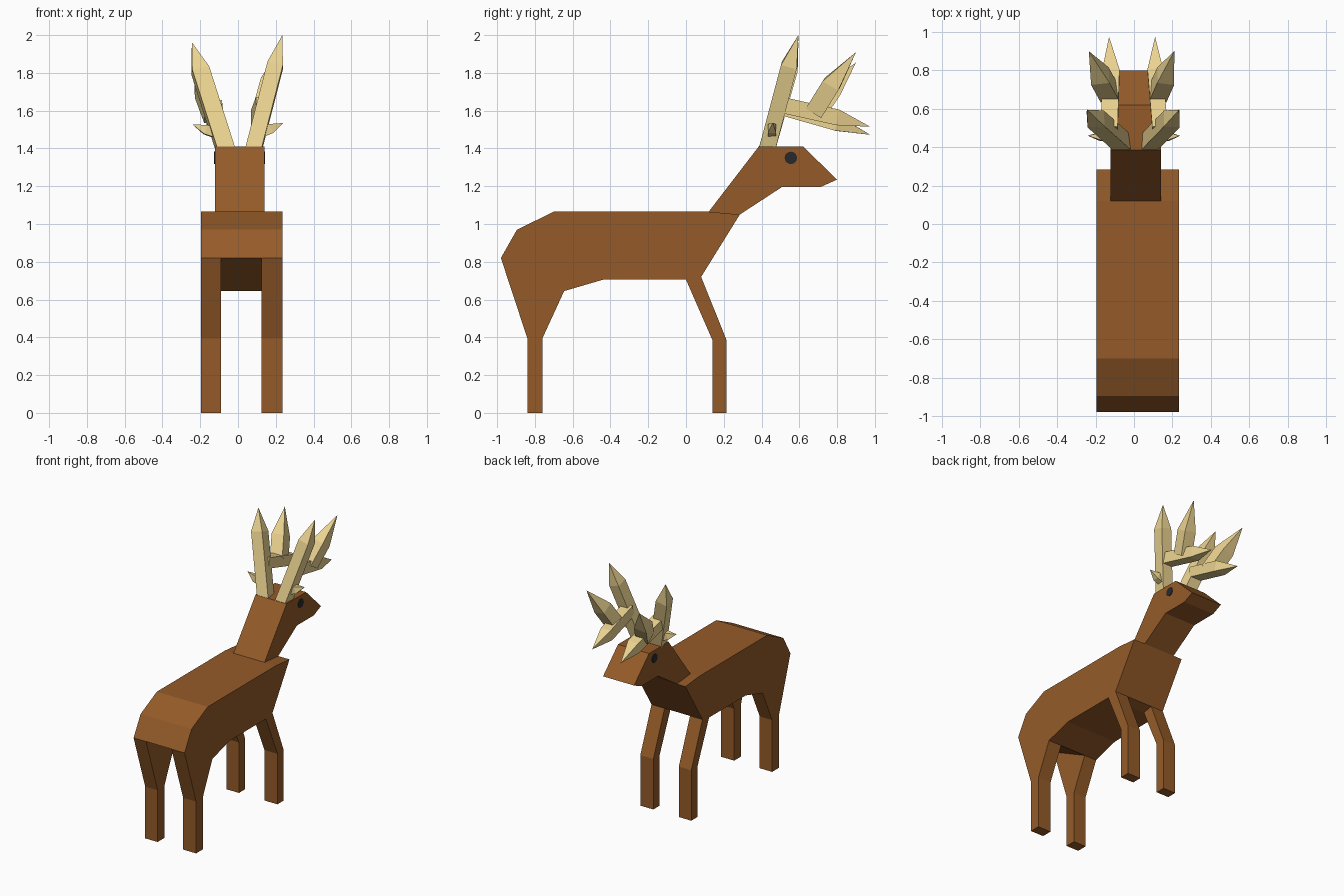
import bpy, bmesh, math
from mathutils import Vector

if "Cube" in bpy.data.objects:
    bpy.data.objects.remove(bpy.data.objects["Cube"])

CX = 0.02  # centre plane of body, in x


def material(name, col):
    m = bpy.data.materials.new(name)
    m.diffuse_color = (*col, 1)
    m.use_nodes = True
    m.node_tree.nodes["Principled BSDF"].inputs["Base Color"].default_value = m.diffuse_color
    return m


BROWN = material("brown_hide", (0.30, 0.105, 0.022))
HORN = material("pale_horn", (0.83, 0.65, 0.28))
DARK = material("dark_eye", (0.02, 0.022, 0.025))


def finish(name, bm, mat):
    bmesh.ops.recalc_face_normals(bm, faces=bm.faces[:])
    me = bpy.data.meshes.new(name)
    bm.to_mesh(me)
    bm.free()
    me.materials.append(mat)
    ob = bpy.data.objects.new(name, me)
    bpy.context.collection.objects.link(ob)
    return ob


def slab(name, profile, x0, x1, mat=BROWN):
    """Extrude a (y, z) side profile from x0 to x1."""
    bm = bmesh.new()
    face = bm.faces.new([bm.verts.new((x0, y, z)) for y, z in profile])
    ext = bmesh.ops.extrude_face_region(bm, geom=[face])
    moved = [g for g in ext["geom"] if isinstance(g, bmesh.types.BMVert)]
    bmesh.ops.translate(bm, verts=moved, vec=(x1 - x0, 0, 0))
    return finish(name, bm, mat)


def tine(bm, base, shoulder, tip, w, h, warp):
    """Square bar from base to shoulder, closing to a point at tip."""
    base, shoulder, tip = Vector(base), Vector(shoulder), Vector(tip)
    d = (shoulder - base).normalized()
    ref = Vector((0, 1, 0)) if abs(d.x) > 0.7 else Vector((1, 0, 0))
    u = (ref - d * ref.dot(d)).normalized()
    v = d.cross(u)
    rings = [[bm.verts.new(warp(c + u * a * w + v * b * h))
              for a, b in ((-1, -1), (1, -1), (1, 1), (-1, 1))]
             for c in (base, shoulder)]
    point = bm.verts.new(warp(tip))
    bm.faces.new(rings[0])
    for i in range(4):
        j = (i + 1) % 4
        bm.faces.new((rings[0][i], rings[0][j], rings[1][j], rings[1][i]))
        bm.faces.new((rings[1][i], rings[1][j], point))


# torso
slab("torso", [(-0.98, 0.82), (-0.895, 0.97), (-0.70, 1.065), (0.12, 1.065),
               (0.285, 1.05), (0.08, 0.72), (0, 0.705), (-0.44, 0.705),
               (-0.645, 0.645)], -0.195, 0.235)

# neck and head
slab("neck_and_head", [(0.12, 1.065), (0.385, 1.41), (0.62, 1.41),
                       (0.80, 1.235), (0.715, 1.197), (0.51, 1.197),
                       (0.285, 1.05)], -0.122, 0.14)

# legs
HIND = [(-0.98, 0.82), (-0.84, 0.395), (-0.84, 0), (-0.76, 0), (-0.76, 0.395),
        (-0.645, 0.645)]
FORE = [(0, 0.705), (0.14, 0.385), (0.14, 0), (0.215, 0), (0.215, 0.385),
        (0.08, 0.72)]
for side, x0, x1 in (("left", -0.195, -0.09), ("right", 0.125, 0.235)):
    slab("hind_leg_" + side, HIND, x0, x1)
    slab("front_leg_" + side, FORE, x0, x1)

# eyes
for side, x in (("left", -0.122), ("right", 0.14)):
    ring = [(0.555 + 0.033 * math.cos(i * math.tau / 16),
             1.35 + 0.033 * math.sin(i * math.tau / 16)) for i in range(16)]
    slab("eye_" + side, ring, x - 0.004, x + 0.004, DARK)


# antlers: the left one mirrors the right with a slight droop
def mirrored(p):
    return Vector((-0.073 - 1.1 * (p.x - 0.088) - 0.06 * (p.y - 0.433), p.y,
                   p.z - 0.07 * (p.y - 0.433) - 0.045 * (p.z - 1.41)))


TINES = [
    # main stem
    ((0.080, 0.426, 1.385), (0.197, 0.547, 1.84), (0.235, 0.595, 2.0), 0.042, 0.043),
    # forward branch
    ((0.135, 0.50, 1.632), (0.11, 0.80, 1.565), (0.11, 0.975, 1.515), 0.04, 0.042),
    # upper fork
    ((0.125, 0.68, 1.595), (0.165, 0.77, 1.74), (0.21, 0.90, 1.91), 0.045, 0.048),
    # side spur
    ((0.10, 0.455, 1.475), (0.175, 0.455, 1.505), (0.24, 0.46, 1.535), 0.022, 0.026),
]
for side, warp in (("right", lambda p: p), ("left", mirrored)):
    bm = bmesh.new()
    for t in TINES:
        tine(bm, *t, warp)
    finish("antler_" + side, bm, HORN)
